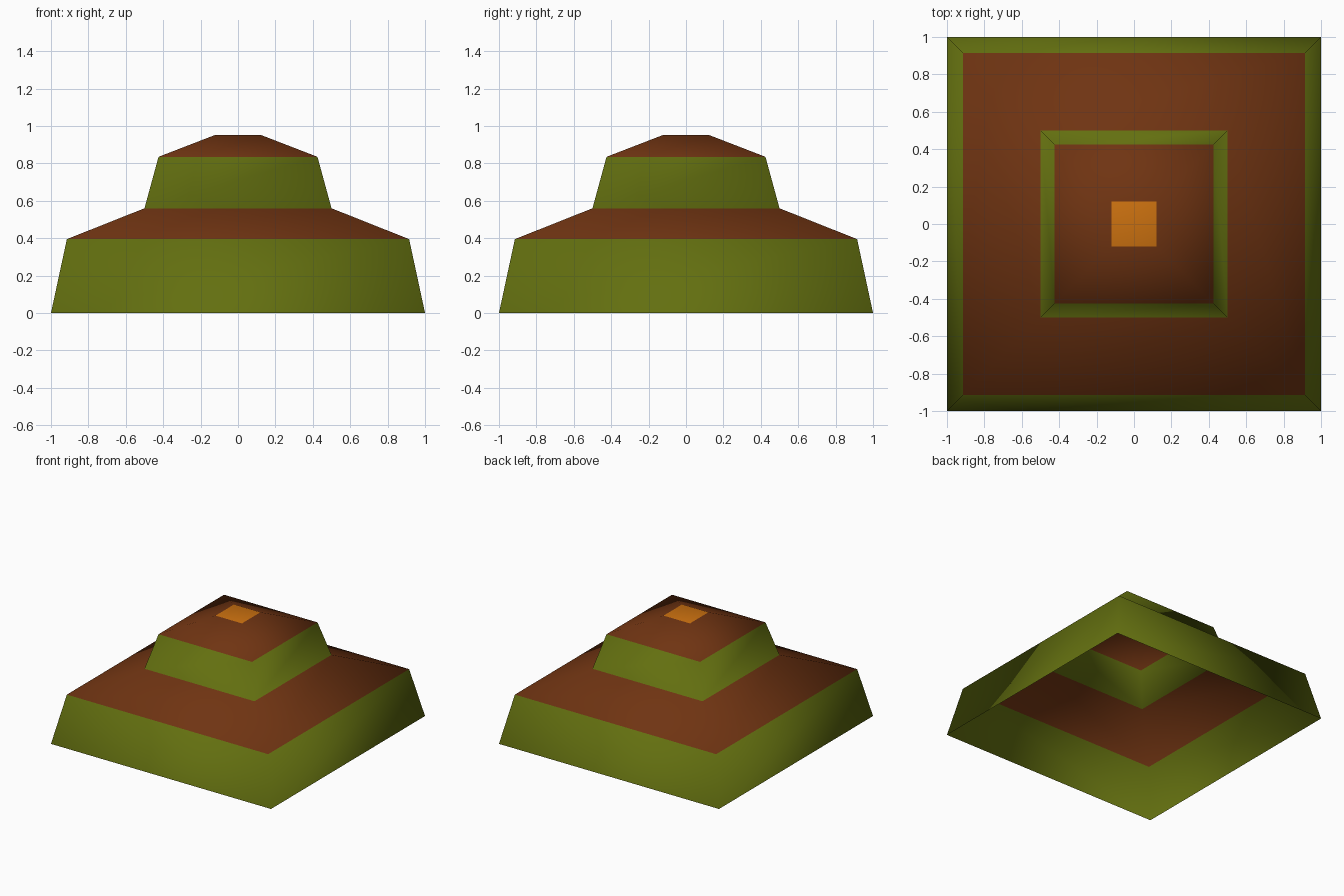
import bpy, bmesh

cube = bpy.data.objects.get("Cube")
if cube:
    bpy.data.objects.remove(cube)


def material(name, rgb):
    mat = bpy.data.materials.new(name)
    mat.use_nodes = True
    mat.diffuse_color = (*rgb, 1)
    mat.node_tree.nodes["Principled BSDF"].inputs["Base Color"].default_value = (*rgb, 1)
    return mat


# Square rings from the ground up: half width, height
profile = [(1.0, 0.0), (0.915, 0.395), (0.5, 0.56), (0.425, 0.835), (0.12, 0.953)]
corners = [(-1, -1), (1, -1), (1, 1), (-1, 1)]

bm = bmesh.new()
rings = [[bm.verts.new((x * r, y * r, z)) for x, y in corners] for r, z in profile]

# Steep green walls alternate with shallow brown slopes; the base stays open
for level, (low, high) in enumerate(zip(rings, rings[1:])):
    for i in range(4):
        j = (i + 1) % 4
        face = bm.faces.new((low[i], low[j], high[j], high[i]))
        face.material_index = level % 2

# Orange cap
cap = bm.faces.new(rings[-1])
cap.material_index = 2

for face in bm.faces:
    face.smooth = True

mesh = bpy.data.meshes.new("tiered_pyramid")
bm.to_mesh(mesh)
bm.free()
for mat in (material("moss_green", (0.125, 0.16, 0.005)),
            material("rust_brown", (0.16, 0.034, 0.006)),
            material("orange", (0.6, 0.165, 0.005))):
    mesh.materials.append(mat)
pyramid = bpy.data.objects.new("tiered_pyramid", mesh)
bpy.context.collection.objects.link(pyramid)
